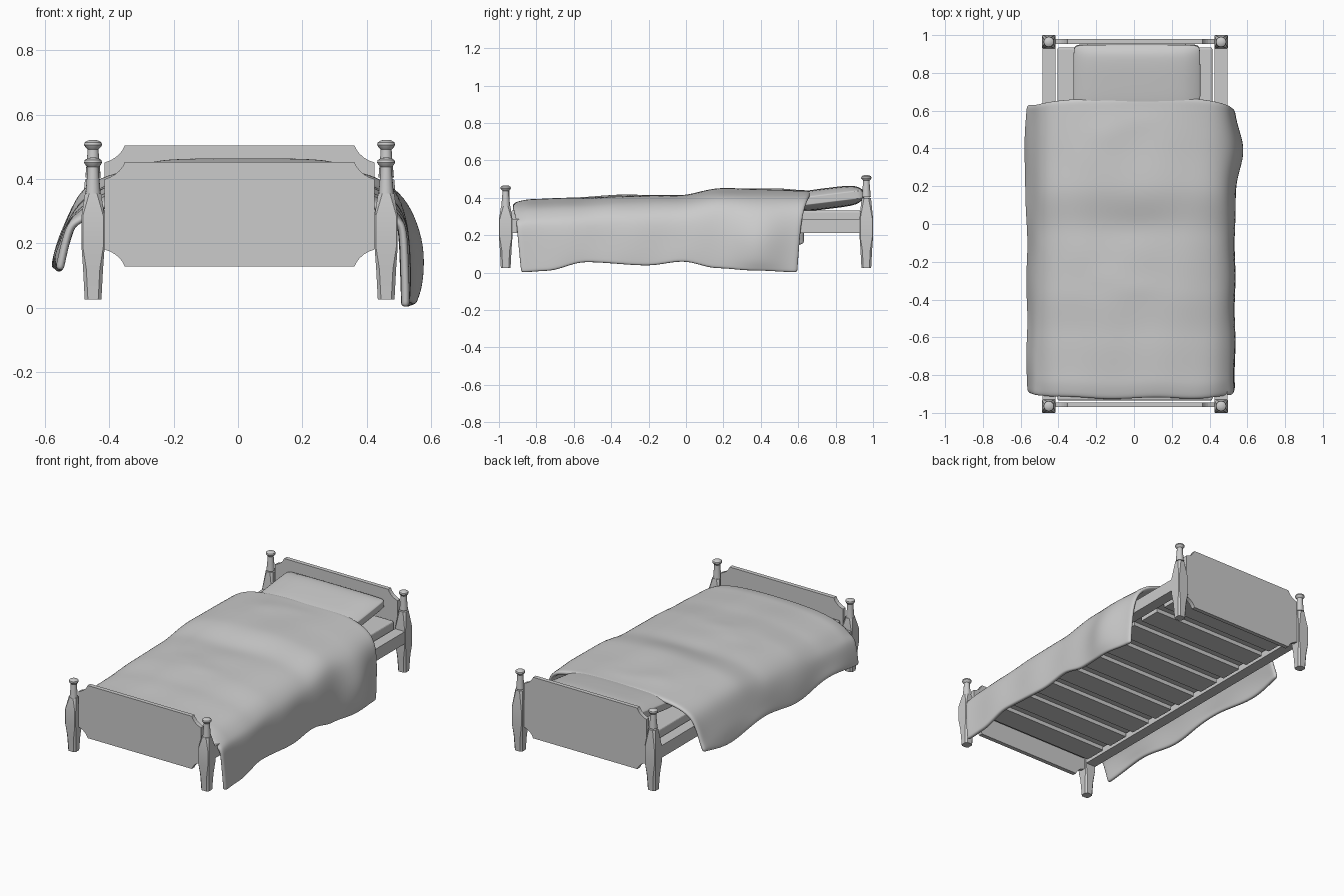
import bpy, bmesh, math
from mathutils import Matrix

if "Cube" in bpy.data.objects:
    bpy.data.objects.remove(bpy.data.objects["Cube"])

CX = 0.005  # frame centre line


def make(name, bm, smooth=None):
    bmesh.ops.recalc_face_normals(bm, faces=bm.faces[:])
    me = bpy.data.meshes.new(name)
    bm.to_mesh(me)
    bm.free()
    ob = bpy.data.objects.new(name, me)
    bpy.context.collection.objects.link(ob)
    if smooth is not None:
        bpy.ops.object.select_all(action='DESELECT')
        ob.select_set(True)
        bpy.context.view_layer.objects.active = ob
        bpy.ops.object.shade_smooth_by_angle(angle=math.radians(smooth))
    return ob


def box(name, x0, x1, y0, y1, z0, z1, bevel=0):
    bm = bmesh.new()
    m = Matrix.Translation(((x0 + x1) / 2, (y0 + y1) / 2, (z0 + z1) / 2)) @ Matrix.Diagonal((x1 - x0, y1 - y0, z1 - z0, 1))
    bmesh.ops.create_cube(bm, size=1, matrix=m)
    ob = make(name, bm)
    if bevel:
        b = ob.modifiers.new("bevel", 'BEVEL')
        b.width, b.segments = bevel, 3
    return ob


def loft(bm, rings):
    """Skin a stack of equal-sized rings and cap both ends."""
    vs = [[bm.verts.new(p) for p in r] for r in rings]
    n = len(vs[0])
    for a, b in zip(vs, vs[1:]):
        for i in range(n):
            bm.faces.new((a[i], a[(i + 1) % n], b[(i + 1) % n], b[i]))
    bm.faces.new(vs[0][::-1])
    bm.faces.new(vs[-1])


def lerp(table, t):
    for (a, fa), (b, fb) in zip(table, table[1:]):
        if t <= b:
            k = max(0, (t - a) / (b - a))
            k = k * k * (3 - 2 * k)
            return fa + (fb - fa) * k
    return table[-1][1]


# Posts: chamfered square shaft with a turned neck and knob
SHAFT = [(.025, .026, .010), (.12, .031, .010), (.19, .036, .004), (.285, .036, .004), (.355, .025, .013)]
TURNED = [(.35, .024), (.42, .018), (.437, .017), (.444, .024), (.451, .028), (.459, .026), (.465, .016), (.467, .006)]


def post(name, x, y, lift):
    bm = bmesh.new()
    rings = []
    for z, h, c in SHAFT:
        z += lift * lerp([(.19, 0), (.285, .1), (.35, .8)], z)
        k = h - c
        rings.append([(x + a, y + b, z) for a, b in
                      ((h, -k), (h, k), (k, h), (-k, h), (-h, k), (-h, -k), (-k, -h), (k, -h))])
    loft(bm, rings)
    loft(bm, [[(x + r * math.cos(i * math.pi / 8), y + r * math.sin(i * math.pi / 8), z + lift)
               for i in range(16)] for z, r in TURNED])
    make(name, bm, 25)


for sx, side in ((-1, "left"), (1, "right")):
    post(f"foot_post_{side}", CX + sx * .456, -.964, 0)
    post(f"head_post_{side}", CX + sx * .456, .964, .055)


# Boards with shallow scooped corners
def board(name, y, top):
    bm = bmesh.new()
    outline, w, r = [], .42, .063
    for sx, z, sz in ((-1, .127, 1), (1, .127, 1), (1, top, -1), (-1, top, -1)):
        arc = []
        for i in range(6):
            a = math.radians(18 * i)
            t = i / 5
            px = .6 * math.cos(a) + .4 * (1 - t)
            pz = .6 * math.sin(a) + .4 * t
            arc.append((CX + sx * (w - px * r), z + sz * pz * r * .85))
        # walk the outline in one consistent direction
        outline += arc if sx * sz > 0 else arc[::-1]
    # bottom-left and top-right arcs run the opposite way to the other two
    outline = sorted(outline, key=lambda p: math.atan2((p[1] - .3) * 2.4, p[0] - CX))
    loft(bm, [[(x, y + d, z) for x, z in outline] for d in (-.013, .013)])
    make(name, bm)


board("footboard", -.957, .453)
board("headboard", .967, .505)

# Rails, slats and mattress
for sx, side in ((-1, "left"), (1, "right")):
    x = CX + sx * .455
    box(f"side_rail_{side}", x - .034, x + .034, -.935, .935, .213, .288)
for i in range(9):
    y = -.82 + i * .205
    box(f"slat_{i + 1}", -.395, .40, y - .07, y + .07, .213, .238)
box("mattress", -.405, .415, -.935, .935, .238, .332, .01)

# Pillow: plump box tilted against the headboard
bm = bmesh.new()
bmesh.ops.create_cube(bm, size=2)
bmesh.ops.subdivide_edges(bm, edges=bm.edges[:], cuts=11, use_grid_fill=True)
for v in bm.verts:
    u, w = v.co.x, v.co.y
    puff = .4 + .6 * math.sqrt(max(0, (1 - u ** 4) * (1 - w ** 4)))
    v.co.x = u * .336 * (1 - .015 * w ** 4)
    v.co.y = w * .192 * (1 - .015 * u ** 4)
    v.co.z *= .056 * puff
bmesh.ops.transform(bm, verts=bm.verts[:], matrix=Matrix.Translation((.015, .76, .397)) @ Matrix.Rotation(math.radians(7), 4, 'X'))
pillow = make("pillow", bm, 80)
pillow.modifiers.new("subsurf", 'SUBSURF').levels = 1

# Blanket: draped cage, thickened and smoothed
HEIGHT = [(-.93, .372), (-.85, .39), (-.6, .40), (-.35, .415), (-.05, .42), (.2, .45), (.4, .447), (.67, .442)]
HEM = [(-.93, .0), (-.78, .008), (-.55, .055), (-.2, .037), (0, .058), (.2, .022), (.4, .008), (.67, .0)]


def section(y):
    h, hem = lerp(HEIGHT, y), lerp(HEM, y)
    bulge = .048 * math.exp(-((y - .42) / .16) ** 2) + .004 * math.sin(y * 17)
    lh = .135 + .018 * math.sin(y * 9 + 1) + .02 * max(0, y)
    flare = .014 * math.exp(-((y - .35) / .2) ** 2) + .003 * math.sin(y * 15)
    left = [(-.570 - flare, lh - .004), (-.566 - flare, lh + .02), (-.552 - flare, .205), (-.531 - flare / 2, .268), (-.50, h - .095),
            (-.445, h - .052), (-.37, h - .026), (-.27, h - .01), (-.14, h - .002)]
    right = [(0, h), (.14, h - .001), (.27, h - .009), (.37, h - .024), (.445, h - .048),
             (.503 + bulge * .3, h - .098), (.526 + bulge * .7, .26), (.532 + bulge, .17),
             (.535 + bulge * .8, hem + .06), (.535 + bulge * .5, hem + .02), (.534 + bulge * .4, hem)]
    return left + right


bm = bmesh.new()
N = 40
rows = []
for j in range(N + 1):
    t = j / N
    row = []
    for x, z in section(-.925 + 1.585 * t):
        side = min(1, abs(x) / .53) ** 4
        drop = max(0, .36 - z) / .36
        y0 = -.927 + .008 * math.sin(x * 14) * (1 - side) + .01 * side + .035 * drop
        y1 = .672 - .035 * side - (.012 * side + .028 * drop if x > 0 else .005)
        y = y0 + (y1 - y0) * t
        # soft hollows and diagonal folds over the top
        top = max(0, 1 - (x / .47) ** 2)
        fold = .004 * math.sin(9 * x + 7 * y) + .004 * math.sin(19 * x - 6 * y + 1)
        fold -= .012 * math.exp(-((x - .02) / .15) ** 2 - ((y + .02) / .1) ** 2)
        fold += .006 * math.exp(-((math.hypot(x - .1, y - .1) - .45) / .05) ** 2) * (x < .1)
        row.append(bm.verts.new((x, y, z + fold * top)))
    rows.append(row)
for a, b in zip(rows, rows[1:]):
    for i in range(len(a) - 1):
        bm.faces.new((a[i], a[i + 1], b[i + 1], b[i]))
blanket = make("blanket", bm, 80)
if sum(p.normal.z for p in blanket.data.polygons) < 0:
    blanket.data.flip_normals()
s = blanket.modifiers.new("thickness", 'SOLIDIFY')
s.thickness, s.offset = .026, -1
sub = blanket.modifiers.new("subsurf", 'SUBSURF')
sub.levels = sub.render_levels = 2
